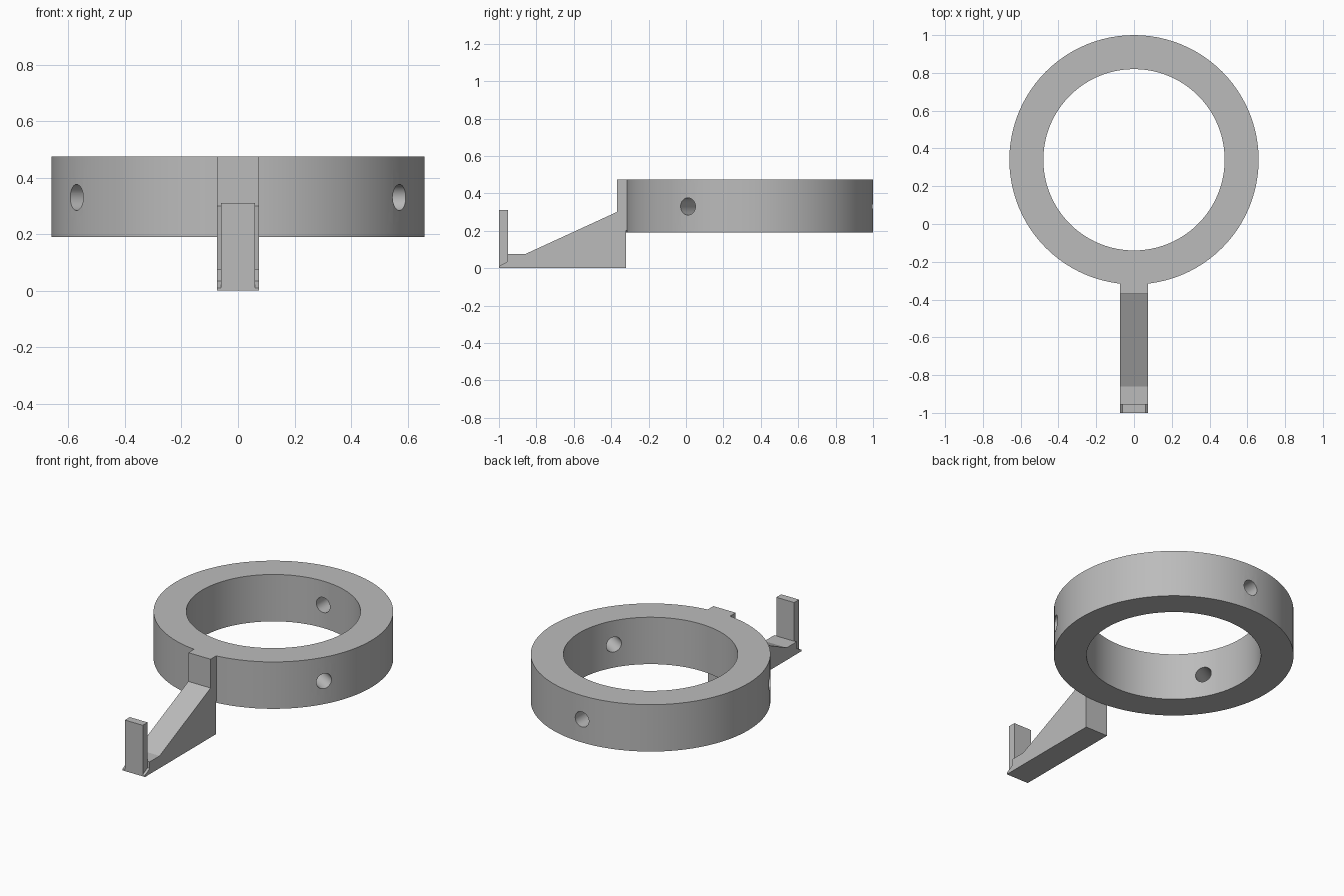
import bpy
import bmesh
from math import radians, cos, sin, pi
from mathutils import Matrix, Vector

cube = bpy.data.objects.get("Cube")
if cube:
    bpy.data.objects.remove(cube, do_unlink=True)

GREY = (0.5, 0.5, 0.5, 1)
mat = bpy.data.materials.new("plain grey")
mat.use_nodes = True
mat.diffuse_color = GREY
mat.node_tree.nodes["Principled BSDF"].inputs["Base Color"].default_value = GREY

CENTRE_Y = 0.34
OUTER, INNER = 0.66, 0.48
RING_Z, TOP_Z = 0.19, 0.475
SEGMENTS = 96


def finish(name, bm):
    bmesh.ops.recalc_face_normals(bm, faces=bm.faces[:])
    mesh = bpy.data.meshes.new(name)
    bm.to_mesh(mesh)
    bm.free()
    obj = bpy.data.objects.new(name, mesh)
    bpy.context.collection.objects.link(obj)
    mesh.materials.append(mat)
    return obj


def extrude_profile(name, profile, half_width):
    """Side profile of (y, z) points, extruded across x."""
    bm = bmesh.new()
    face = bm.faces.new([bm.verts.new((-half_width, y, z)) for y, z in profile])
    moved = bmesh.ops.extrude_face_region(bm, geom=[face])["geom"]
    bmesh.ops.translate(bm, vec=(2 * half_width, 0, 0),
                        verts=[v for v in moved if isinstance(v, bmesh.types.BMVert)])
    return finish(name, bm)


# Ring: square section swept around the vertical axis
bm = bmesh.new()
section = [(INNER, RING_Z), (OUTER, RING_Z), (OUTER, TOP_Z), (INNER, TOP_Z)]
loops = []
for i in range(SEGMENTS):
    a = 2 * pi * i / SEGMENTS
    loops.append([bm.verts.new((r * cos(a), CENTRE_Y + r * sin(a), z)) for r, z in section])
for i in range(SEGMENTS):
    p, q = loops[i], loops[(i + 1) % SEGMENTS]
    for j in range(4):
        k = (j + 1) % 4
        bm.faces.new((p[j], q[j], q[k], p[k]))
ring = finish("ring", bm)

# Three radial screw holes, one at the back and two toward the front
bm = bmesh.new()
for degrees in (90, 210, 330):
    a = radians(degrees)
    out = Vector((cos(a), sin(a), 0))
    place = Matrix.Translation(out * (OUTER + INNER) / 2 + Vector((0, CENTRE_Y, 0.33)))
    turn = out.to_track_quat('Z', 'Y').to_matrix().to_4x4()
    bmesh.ops.create_cone(bm, cap_ends=True, segments=32, radius1=0.046, radius2=0.046,
                          depth=0.4, matrix=place @ turn)
cutter = finish("hole_cutter", bm)
cutter.hide_render = True

bpy.context.view_layer.objects.active = ring
cut = ring.modifiers.new("holes", 'BOOLEAN')
cut.operation = 'DIFFERENCE'
cut.solver = 'EXACT'
cut.object = cutter
bpy.ops.object.modifier_apply(modifier=cut.name)
bpy.data.objects.remove(cutter, do_unlink=True)

bpy.ops.object.select_all(action='DESELECT')
ring.select_set(True)
bpy.ops.object.shade_smooth_by_angle(angle=radians(30))

# Wedge-shaped arm with a riser against the ring and a thin front lip
extrude_profile("arm", [(-1, 0), (-0.32, 0), (-0.32, 0.2), (-0.3, 0.2), (-0.3, TOP_Z),
                        (-0.37, TOP_Z), (-0.37, 0.3), (-0.86, 0.075), (-0.955, 0.075),
                        (-0.955, 0.035), (-1, 0.01)], 0.075)

# Upright tab at the tip of the arm, narrower than the arm
extrude_profile("end_tab", [(-1, 0.005), (-0.953, 0.005), (-0.953, 0.31), (-1, 0.31)], 0.06)
